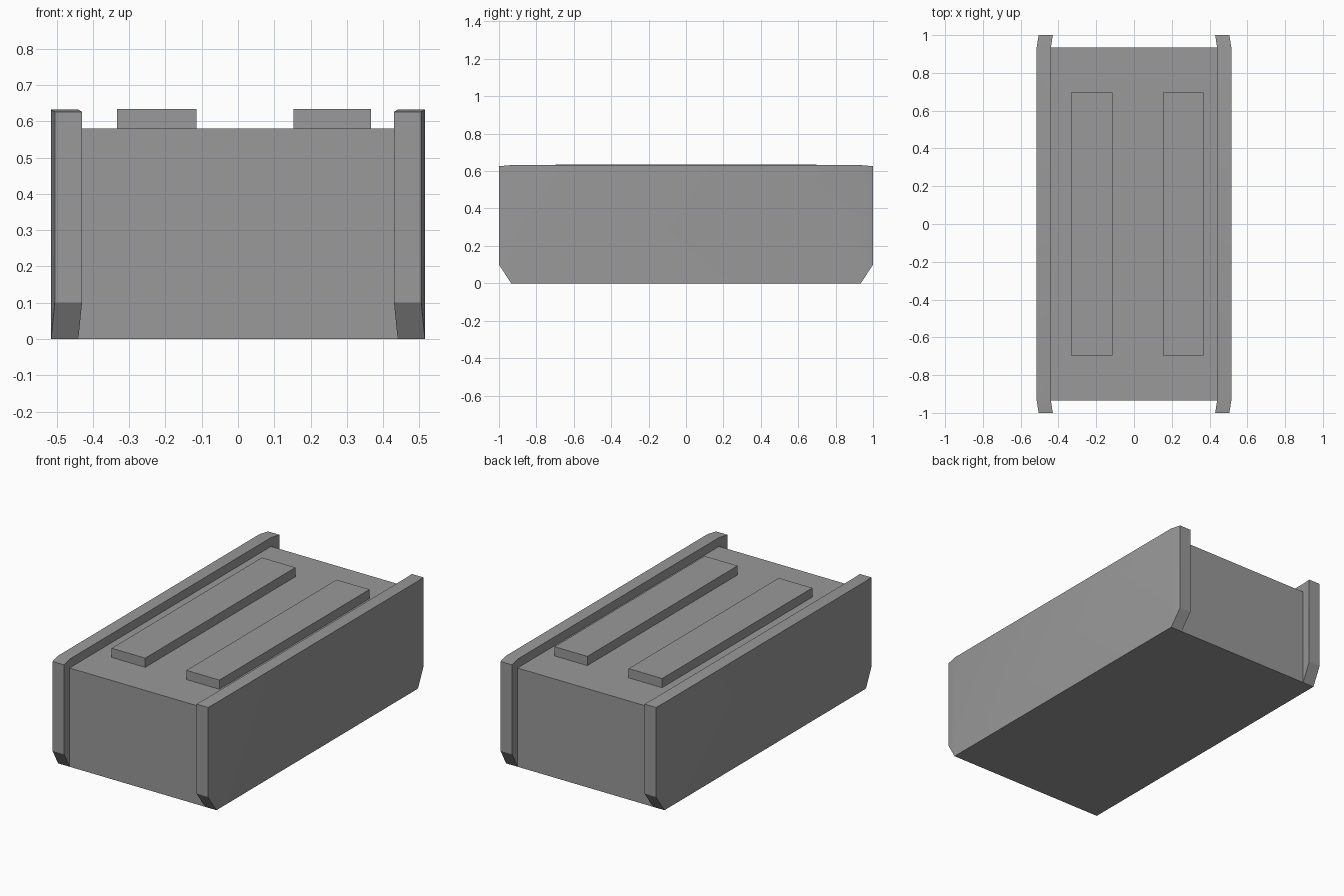
import bpy, bmesh, math

cube = bpy.data.objects.get("Cube")
if cube:
    bpy.data.objects.remove(cube, do_unlink=True)

grey = bpy.data.materials.new("mid_grey")
grey.use_nodes = True
colour = (0.32, 0.32, 0.32, 1)
grey.diffuse_color = colour
grey.node_tree.nodes["Principled BSDF"].inputs["Base Color"].default_value = colour


def add_object(name, bm):
    bmesh.ops.recalc_face_normals(bm, faces=bm.faces)
    mesh = bpy.data.meshes.new(name)
    bm.to_mesh(mesh)
    bm.free()
    mesh.materials.append(grey)
    obj = bpy.data.objects.new(name, mesh)
    bpy.context.collection.objects.link(obj)
    return obj


def loft(name, sections):
    """Join rectangular sections (y, x0, x1, z0, z1) along the length."""
    bm = bmesh.new()
    rings = [[bm.verts.new(p) for p in
              ((x0, y, z0), (x1, y, z0), (x1, y, z1), (x0, y, z1))]
             for y, x0, x1, z0, z1 in sections]
    for a, b in zip(rings, rings[1:]):
        for i in range(4):
            j = (i + 1) % 4
            bm.faces.new((a[i], a[j], b[j], b[i]))
    bm.faces.new(rings[0])
    bm.faces.new(rings[-1])
    return add_object(name, bm)


# Main block
loft("body", [(y, -0.44, 0.44, 0, 0.58) for y in (-0.935, 0.935)])

# Raised strips on the top, slightly off centre
for name, x0, x1 in (("right_strip", -0.333, -0.115), ("left_strip", 0.153, 0.367)):
    loft(name, [(y, x0, x1, 0.58, 0.634) for y in (-0.697, 0.697)])

# Side panels, with ends that bend inward and rise at the bottom
for name, side in (("left_panel", 1), ("right_panel", -1)):
    tip = (side * 0.43, side * 0.505, 0.1, 0.626)
    middle = (side * 0.44, side * 0.515, 0, 0.632)
    panel = loft(name, [(-1, *tip), (-0.935, *middle), (0.935, *middle), (1, *tip)])
    bpy.ops.object.select_all(action="DESELECT")
    panel.select_set(True)
    bpy.context.view_layer.objects.active = panel
    bpy.ops.object.shade_smooth_by_angle(angle=math.radians(25))
